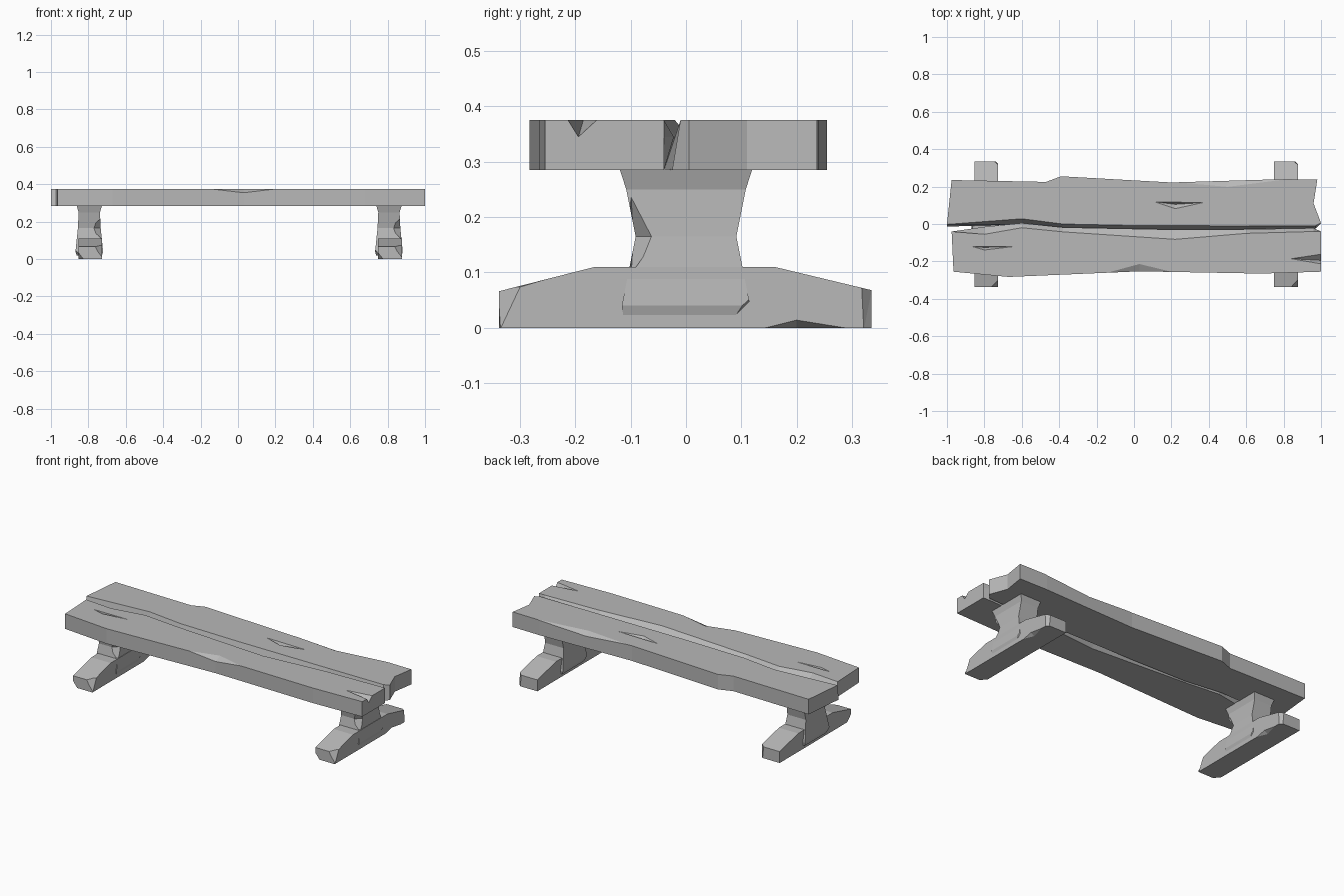
import bpy
import bmesh
from mathutils import Vector

cube = bpy.data.objects.get("Cube")
if cube:
    bpy.data.objects.remove(cube, do_unlink=True)

stone = bpy.data.materials.new("weathered_grey")
stone.use_nodes = True
GREY = (0.48, 0.48, 0.48, 1)
stone.diffuse_color = GREY
stone.node_tree.nodes["Principled BSDF"].inputs["Base Color"].default_value = GREY


def finish(name, bm):
    bmesh.ops.recalc_face_normals(bm, faces=bm.faces)
    mesh = bpy.data.meshes.new(name)
    bm.to_mesh(mesh)
    bm.free()
    mesh.materials.append(stone)
    obj = bpy.data.objects.new(name, mesh)
    bpy.context.collection.objects.link(obj)
    return obj


def loft(name, rings):
    """Skin equal closed rings and cap both ends."""
    bm = bmesh.new()
    loops = [[bm.verts.new(p) for p in ring] for ring in rings]
    n = len(loops[0])
    for a, b in zip(loops, loops[1:]):
        for i in range(n):
            j = (i + 1) % n
            bm.faces.new((a[i], a[j], b[j], b[i]))
    bm.faces.new(loops[0])
    bm.faces.new(loops[-1])
    return finish(name, bm)


def carve(obj, points):
    """Chip away the convex hull of the given points."""
    bm = bmesh.new()
    for p in points:
        bm.verts.new(p)
    bmesh.ops.convex_hull(bm, input=bm.verts)
    cutter = finish("chip_cutter", bm)
    cutter.hide_render = True
    mod = obj.modifiers.new("chip", "BOOLEAN")
    mod.operation = "DIFFERENCE"
    mod.solver = "EXACT"
    mod.object = cutter
    bpy.context.view_layer.objects.active = obj
    bpy.ops.object.modifier_apply(modifier=mod.name)
    bpy.data.objects.remove(cutter, do_unlink=True)


BOTTOM, TOP = 0.285, 0.375
OVER = TOP + 0.002


def plank(name, outer, inner, layers):
    """Outline of the board; inner points carry a sideways shift per layer."""
    outline = [(x, y, 0) for x, y in outer] + inner
    return loft(name, [[(x, y + s * f, z) for x, y, s in outline]
                       for z, f in layers])


# Back board: inner wall slopes under the gap
back = plank("back_plank",
             [(-0.975, 0.235), (-0.47, 0.225), (-0.39, 0.255), (0.2, 0.222),
              (0.8, 0.24), (0.98, 0.237), (0.96, 0.11), (1, 0.005)],
             [(0.97, -0.01, -0.015), (0.6, -0.01, -0.03), (0.0, -0.008, -0.03),
              (-0.38, 0, -0.03), (-0.6, 0.028, -0.03), (-1, -0.002, -0.012)],
             [(BOTTOM, 1), (TOP, 0)])
carve(back, [(0.1, 0.12, OVER), (0.22, 0.08, OVER), (0.38, 0.115, OVER),
             (0.22, 0.105, 0.35)])
carve(back, [(0.2, 0.222, OVER), (0.5, 0.195, OVER), (0.85, 0.24, OVER),
             (0.5, 0.26, OVER), (0.5, 0.25, 0.345)])

# Front board: inner edge bulges into the gap
front = plank("front_plank",
              [(1, -0.04), (1, -0.255), (0.68, -0.265), (0.03, -0.253),
               (-0.67, -0.283), (-0.965, -0.255), (-0.975, -0.04)],
              [(-0.8, -0.055, 0.04), (-0.6, -0.02, 0.025),
               (-0.38, -0.042, 0.024), (0.22, -0.082, 0.052),
               (0.6, -0.05, 0.022), (0.96, -0.04, 0.018)],
              [(BOTTOM, 0), (0.345, 1), (TOP, 0)])
carve(front, [(-0.2, -0.272, OVER), (0.22, -0.257, OVER), (0.03, -0.21, OVER),
              (0.03, -0.275, 0.343), (0.03, -0.3, 0.38)])
carve(front, [(-0.87, -0.12, OVER), (-0.8, -0.14, OVER), (-0.63, -0.12, OVER),
              (-0.8, -0.125, 0.35)])
carve(front, [(0.83, -0.185, OVER), (1.01, -0.158, OVER), (1.01, -0.216, OVER),
              (1.01, -0.195, 0.343)])

# Foot beam with sloped ends and broken corners
profile = [(-0.338, 0), (-0.338, 0.066), (-0.165, 0.11), (0.16, 0.11),
           (0.335, 0.068), (0.335, 0)]
CX = -0.79
foot = loft("right_foot", [[(CX + x, y, z) for y, z in profile]
                           for x in (-0.064, 0.064)])
R, L = CX + 0.066, CX - 0.066
carve(foot, [(R, -0.295, 0.08), (CX + 0.02, -0.34, 0.075), (R, -0.345, 0.08),
             (R, -0.335, -0.005), (R + 0.01, -0.35, 0.04)])
carve(foot, [(R, -0.31, 0.07), (R, -0.16, 0.115), (CX + 0.035, -0.32, 0.075),
             (R, -0.3, 0.12)])
carve(foot, [(R, 0.135, -0.001), (R, 0.3, -0.001), (R, 0.2, 0.015),
             (CX + 0.04, 0.2, -0.001)])
carve(foot, [(R, 0.315, 0.09), (CX + 0.035, 0.34, 0.09), (R, 0.32, -0.01),
             (CX + 0.045, 0.34, -0.01), (R, 0.345, 0.09), (R, 0.345, -0.01)])
carve(foot, [(L, -0.3, -0.001), (CX - 0.03, -0.345, -0.001),
             (L, -0.345, 0.045), (L, -0.345, -0.001)])

# Waisted post, wider than the foot at its base
PX = -0.795
levels = [(0.02, 0.068, 0.113), (0.04, 0.074, 0.116), (0.165, 0.061, 0.091),
          (0.25, 0.057, 0.108), (0.287, 0.068, 0.12)]
post = loft("right_post", [[(PX - w, -d, z), (PX + w, -d, z),
                            (PX + w, d, z), (PX - w, d, z)]
                           for z, w, d in levels])
E = PX + 0.08
carve(post, [(E, 0.07, 0.015), (E, 0.125, 0.07), (PX + 0.03, 0.125, 0.015),
             (E, 0.125, 0.015)])
carve(post, [(PX + 0.065, -0.1, 0.25), (PX + 0.064, -0.06, 0.165),
             (PX + 0.066, -0.1, 0.08), (PX + 0.02, -0.095, 0.165),
             (PX + 0.08, -0.11, 0.165)])
carve(post, [(PX - 0.08, -0.12, 0.015), (PX - 0.08, -0.07, 0.015),
             (PX - 0.08, -0.12, 0.06), (PX - 0.04, -0.12, 0.015)])

# Same trestle at the other end
for part in (foot, post):
    twin = part.copy()
    twin.data = part.data.copy()
    twin.name = part.name.replace("right", "left")
    twin.location = Vector((1.602, 0, 0))
    bpy.context.collection.objects.link(twin)
